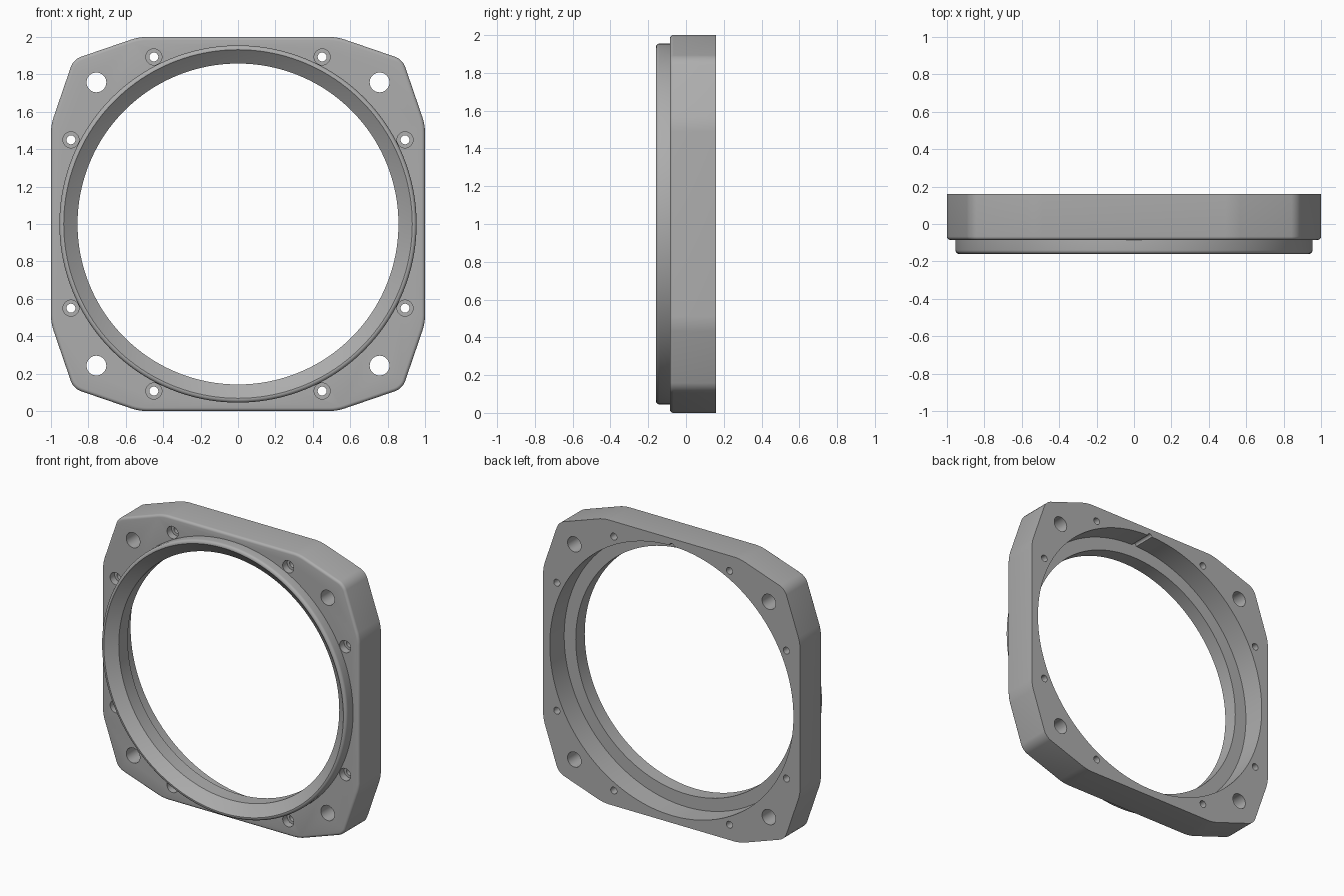
import bpy, bmesh
from math import sin, cos, pi, radians

cube = bpy.data.objects.get("Cube")
if cube:
    bpy.data.objects.remove(cube, do_unlink=True)

grey = bpy.data.materials.new("plain grey")
grey.use_nodes = True
COLOUR = (0.42, 0.42, 0.42, 1)
grey.diffuse_color = COLOUR
grey.node_tree.nodes["Principled BSDF"].inputs["Base Color"].default_value = COLOUR

FRONT, BACK, MID = -0.085, 0.16, 1.0


def add_object(name, bm):
    bmesh.ops.recalc_face_normals(bm, faces=bm.faces)
    mesh = bpy.data.meshes.new(name)
    bm.to_mesh(mesh)
    bm.free()
    mesh.materials.append(grey)
    obj = bpy.data.objects.new(name, mesh)
    bpy.context.collection.objects.link(obj)
    return obj


def turned(name, profile, x=0, z=MID, sides=32):
    """Solid of revolution about the y axis from (radius, y) points."""
    bm = bmesh.new()
    rings = [[bm.verts.new((x + r * cos(2 * pi * i / sides), y,
                            z + r * sin(2 * pi * i / sides)))
              for i in range(sides)] for r, y in profile]
    for a, b in zip(rings, rings[1:]):
        for i in range(sides):
            j = (i + 1) % sides
            bm.faces.new((a[i], a[j], b[j], b[i]))
    bm.faces.new(rings[0])
    bm.faces.new(rings[-1])
    return add_object(name, bm)


def combine(target, tool, operation):
    mod = target.modifiers.new(operation.lower(), 'BOOLEAN')
    mod.operation = operation
    mod.solver = 'EXACT'
    mod.object = tool
    bpy.context.view_layer.objects.active = target
    bpy.ops.object.modifier_apply(modifier=mod.name)
    bpy.data.objects.remove(tool, do_unlink=True)


# Flange plate: a square with double-chamfered, softened corners
bm = bmesh.new()
quarter = [(1, 0.53), (0.88, 0.88), (0.53, 1)]
outline = []
for k in range(4):
    c, s = round(cos(k * pi / 2)), round(sin(k * pi / 2))
    outline += [(c * u - s * v, s * u + c * v) for u, v in quarter]
face = bm.faces.new([bm.verts.new((u, FRONT, MID + v)) for u, v in outline])
extruded = bmesh.ops.extrude_face_region(bm, geom=[face])
for v in extruded["geom"]:
    if isinstance(v, bmesh.types.BMVert):
        v.co.y = BACK
if not face.is_valid or len(bm.faces) < len(outline) + 2:
    bm.faces.new([v for v in bm.verts if v.co.y < 0])
depth_edges = [e for e in bm.edges if abs(e.verts[0].co.y - e.verts[1].co.y) > 0.1]
bmesh.ops.bevel(bm, geom=depth_edges, offset=0.04, segments=4,
                profile=0.5, affect='EDGES')
front_edges = [e for e in bm.edges if all(v.co.y < FRONT + 0.001 for v in e.verts)]
bmesh.ops.bevel(bm, geom=front_edges, offset=0.018, segments=4,
                profile=0.5, affect='EDGES')
flange = add_object("ring_flange", bm)

# Raised front collar with a rounded rim
rim = [(0.935 + 0.02 * sin(a), -0.14 - 0.02 * cos(a))
       for a in (radians(d) for d in range(0, 91, 18))]
combine(flange, turned("collar", rim + [(0.955, 0.05)], sides=160), 'UNION')

# Flared front mouth, narrow throat and wide rear recess
bore = [(0.94, -0.2), (0.934, -0.162), (0.923, -0.152), (0.858, -0.1),
        (0.858, 0), (0.948, 0), (0.948, 0.2)]
combine(flange, turned("bore", bore, sides=160), 'DIFFERENCE')

# Key groove at the top of the rear recess
combine(flange, turned("groove", [(0.018, 0), (0.018, 0.2)], 0, MID + 0.948, 16),
        'DIFFERENCE')

# Corner mounting holes and counterbored screw holes
screw = [(0.043, -0.2), (0.043, -0.035), (0.024, -0.035), (0.024, 0.2)]
for sx in (-1, 1):
    for sz in (-1, 1):
        combine(flange, turned("mount_hole", [(0.053, -0.2), (0.053, 0.2)],
                               sx * 0.757, MID + sz * 0.757), 'DIFFERENCE')
        for u, v in ((0.45, 0.893), (0.893, 0.45)):
            combine(flange, turned("screw_hole", screw, sx * u, MID + sz * v),
                    'DIFFERENCE')

bpy.ops.object.select_all(action='DESELECT')
flange.select_set(True)
bpy.context.view_layer.objects.active = flange
bpy.ops.object.shade_smooth_by_angle(angle=radians(28))
